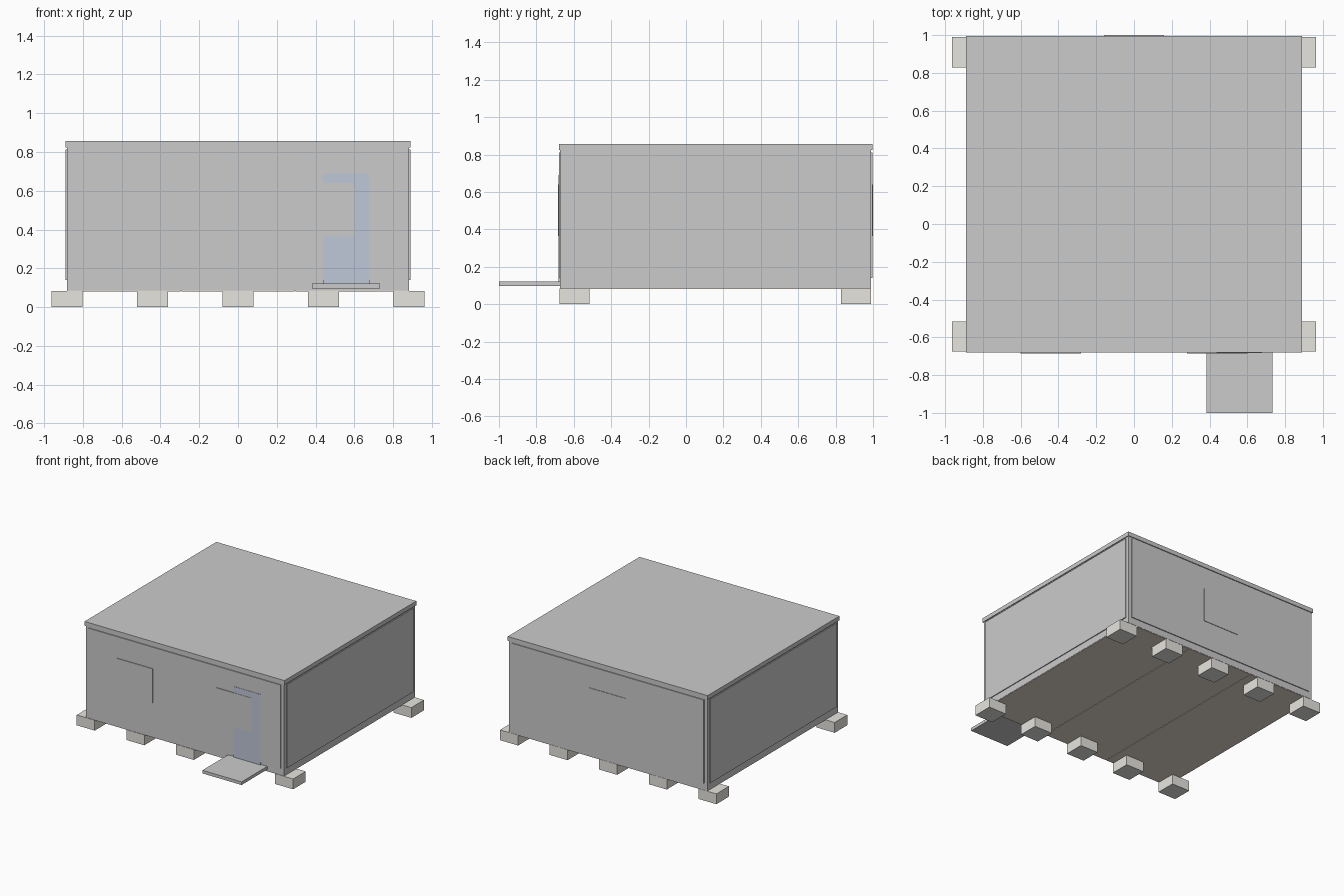
import bpy

if "Cube" in bpy.data.objects:
    bpy.data.objects.remove(bpy.data.objects["Cube"])


def material(name, rgb):
    m = bpy.data.materials.new(name)
    m.diffuse_color = (*rgb, 1)
    m.use_nodes = True
    m.node_tree.nodes["Principled BSDF"].inputs["Base Color"].default_value = m.diffuse_color
    return m


def box(name, x, y, z, mat=None):
    """Box given by (min, max) on each axis."""
    bpy.ops.mesh.primitive_cube_add(size=1, location=[(a + b) / 2 for a, b in (x, y, z)])
    ob = bpy.context.object
    ob.name = name
    ob.scale = [b - a for a, b in (x, y, z)]
    bpy.ops.object.transform_apply(location=False, rotation=False, scale=True)
    if mat:
        ob.data.materials.append(mat)
    return ob


concrete = material("concrete", (0.8, 0.785, 0.74))
brown = material("floor_brown", (0.8, 0.72, 0.65))
blue = material("door_blue", (0.52, 0.57, 0.69))

X, Y0, Y1 = 0.883, -0.673, 0.989   # frame footprint
P = 0.007                          # how far panels stand proud
WZ = (0.14, 0.812)                 # wall panel height
SILL = (0.365, 0.64)               # window height

# frame with corner posts and base rail
box("frame", (-X, X), (Y0, Y1), (0.085, 0.825))

# roof cap
box("roof", (-X - P, X + P), (Y0 - P, Y1 + P), (0.823, 0.857))

# three floor modules side by side
for i in range(3):
    w = 2 * X / 3
    x0 = -X + i * w
    box(f"floor_module_{i + 1}", (x0 + 0.002, x0 + w - 0.002), (Y0 + 0.002, Y1 - 0.002),
        (0.081, 0.1), brown)

# wall panels
box("front_wall_panel", (-0.855, 0.855), (Y0 - P, Y0 + 0.01), WZ)
box("back_wall_panel", (-0.855, 0.855), (Y1 - 0.01, Y1 + P), WZ)
for side, s in (("left", -1), ("right", 1)):
    xs = sorted((s * (X - 0.01), s * (X + P)))
    box(f"{side}_wall_panel", xs, (Y0 + 0.027, Y1 - 0.027), WZ)

# door and windows
box("door", (0.438, 0.678), (Y0 - 0.0095, Y0), (0.12, 0.69), blue)
box("front_left_window", (-0.6, -0.28), (Y0 - 0.012, Y0), SILL)
box("front_right_window", (0.28, 0.6), (Y0 - 0.012, Y0), SILL)
box("back_window", (-0.16, 0.16), (Y1, 1.0), SILL)

# entrance step
box("entrance_step", (0.383, 0.732), (-1.0, Y0), (0.097, 0.122))

# foundation blocks, front and back rows
for row, y in (("front", (-0.675, -0.515)), ("back", (0.829, 0.989))):
    for i in range(5):
        c = (i - 2) * 0.4415
        box(f"{row}_block_{i + 1}", (c - 0.08, c + 0.08), y, (0.0, 0.083), concrete)
